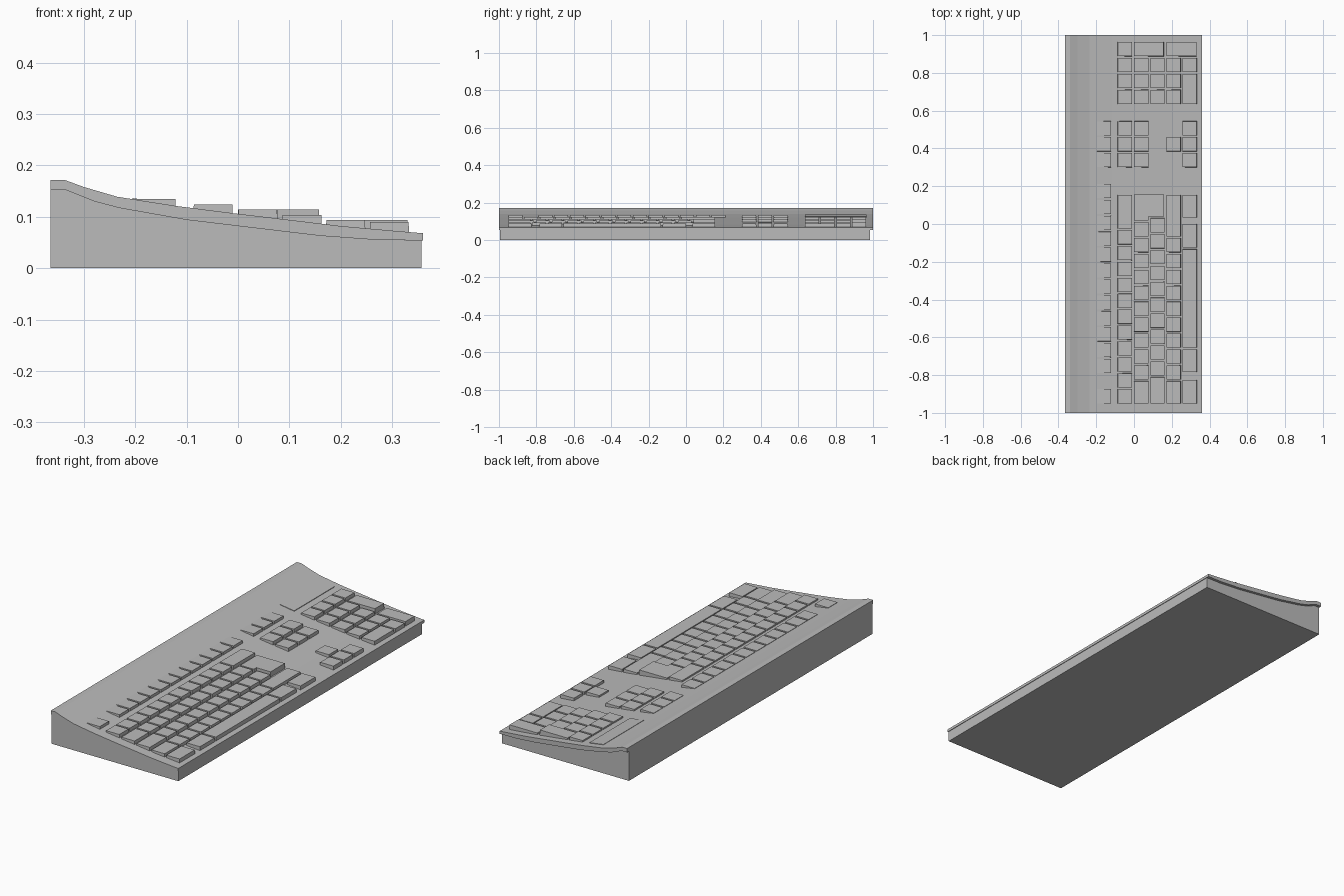
import bpy, bmesh, math

if "Cube" in bpy.data.objects:
    bpy.data.objects.remove(bpy.data.objects["Cube"])

grey = bpy.data.materials.new("plain_grey")
grey.diffuse_color = (0.5, 0.5, 0.5, 1)
grey.use_nodes = True
grey.node_tree.nodes["Principled BSDF"].inputs["Base Color"].default_value = grey.diffuse_color


def finish(name, bm):
    bmesh.ops.recalc_face_normals(bm, faces=bm.faces)
    mesh = bpy.data.meshes.new(name)
    bm.to_mesh(mesh)
    bm.free()
    mesh.materials.append(grey)
    obj = bpy.data.objects.new(name, mesh)
    bpy.context.collection.objects.link(obj)
    return obj


def prism(bm, outline, axis, lo, hi):
    """Extrude a flat outline along y (x-z outline) or z (x-y outline)."""
    place = (lambda p, h: (p[0], h, p[1])) if axis == 'y' else (lambda p, h: (p[0], p[1], h))
    a = [bm.verts.new(place(p, lo)) for p in outline]
    b = [bm.verts.new(place(p, hi)) for p in outline]
    n = len(a)
    bm.faces.new(a)
    bm.faces.new(b[::-1])
    for i in range(n):
        j = (i + 1) % n
        bm.faces.new((a[i], a[j], b[j], b[i]))


# Curved deck and the seam line below it, as x-z points from rear to front
DECK = [(-0.365, 0.172), (-0.338, 0.172), (-0.30, 0.158), (-0.235, 0.139),
        (-0.12, 0.121), (-0.01, 0.107), (0.10, 0.094), (0.20, 0.082),
        (0.30, 0.073), (0.36, 0.068)]
SEAM = [(-0.365, 0.152), (-0.335, 0.152), (-0.28, 0.130), (-0.23, 0.117),
        (-0.10, 0.094), (0.0, 0.082), (0.16, 0.063), (0.27, 0.055), (0.36, 0.054)]


def deck_z(x):
    for (x0, z0), (x1, z1) in zip(DECK, DECK[1:]):
        if x0 <= x <= x1:
            return z0 + (z1 - z0) * (x - x0) / (x1 - x0)
    return DECK[-1][1]


# Wedge base, slightly inset at the ends
bm = bmesh.new()
prism(bm, [(-0.365, 0), (0.357, 0), (0.357, 0.054)] + SEAM[-2::-1], 'y', -0.995, 0.985)
finish("base", bm)

# Top shell
bm = bmesh.new()
prism(bm, DECK + SEAM[::-1], 'y', -1, 1)
finish("top_shell", bm)

# Keys: rows as (rear x, top z), columns along y
PITCH, GAP, DEPTH = 0.0842, 0.008, 0.077
ROWS = {'function': (-0.198, 0.135), 'number': (-0.087, 0.124), 'upper': (0.0, 0.114),
        'home': (0.086, 0.104), 'shift': (0.171, 0.094), 'bottom': (0.256, 0.090)}
START, END = -0.95, 0.155
NAV, PAD = 0.30, 0.635


def key(bm, row, y0, y1, depth=DEPTH):
    x, top = ROWS[row]
    x1, e = x + depth, 0.001
    low = deck_z(x1) - 0.006
    a = [(x, y0), (x1, y0), (x1, y1), (x, y1)]
    b = [(x + e, y0 + e), (x1 - e, y0 + e), (x1 - e, y1 - e), (x + e, y1 - e)]
    va = [bm.verts.new((*p, low)) for p in a]
    vb = [bm.verts.new((*p, top)) for p in b]
    bm.faces.new(va)
    bm.faces.new(vb)
    for i in range(4):
        j = (i + 1) % 4
        bm.faces.new((va[i], va[j], vb[j], vb[i]))


def run(bm, row, y, count):
    for i in range(count):
        key(bm, row, y + i * PITCH, y + (i + 1) * PITCH - GAP)
    return y + count * PITCH


# Function keys with the separate corner key
bm = bmesh.new()
run(bm, 'function', START, 1)
run(bm, 'function', -0.79, 12)
run(bm, 'function', NAV, 3)
finish("function_keys", bm)

# Main block: wide left key, single keys, wide right key
bm = bmesh.new()
y = run(bm, 'number', START, 11)
key(bm, 'number', y, END)
enter_y = []
for row, wide, count in (('upper', 1.5, 10), ('home', 1.75, 10), ('shift', 1.5, 9)):
    y = START + wide * PITCH
    key(bm, row, START, y - GAP)
    enter_y.append(run(bm, row, y, count))
key(bm, 'shift', enter_y[2], END)
for y0, y1 in ((START, -0.825), (-0.785, -0.663), (-0.655, -0.133), (-0.125, 0.0), (0.033, END)):
    key(bm, 'bottom', y0, y1)
finish("main_keys", bm)

# Stepped enter key
bm = bmesh.new()
prism(bm, [(0, enter_y[0]), (0.077, enter_y[0]), (0.077, enter_y[1]),
           (0.158, enter_y[1]), (0.158, END), (0, END)], 'z', 0.08, 0.114)
finish("enter_key", bm)

# Navigation block and arrow keys
bm = bmesh.new()
for row in ('number', 'upper', 'bottom'):
    run(bm, row, NAV, 3)
run(bm, 'shift', NAV + PITCH, 1)
finish("navigation_keys", bm)

# Number pad with two tall keys in its last column
bm = bmesh.new()
run(bm, 'number', PAD, 4)
for row in ('upper', 'home', 'shift'):
    run(bm, row, PAD, 3)
last = PAD + 3 * PITCH
key(bm, 'bottom', PAD, PAD + 2 * PITCH - GAP)
run(bm, 'bottom', PAD + 2 * PITCH, 1)
key(bm, 'upper', last, last + PITCH - GAP, 0.158)
key(bm, 'shift', last, last + PITCH - GAP, 0.160)
finish("number_pad_keys", bm)

# Thin indicator plate above the number pad
bm = bmesh.new()
xa, xb = -0.205, -0.125
za, zb = deck_z(xa), deck_z(xb)
prism(bm, [(xa, za - 0.003), (xb, zb - 0.003), (xb, zb + 0.003), (xa, za + 0.002)],
      'y', PAD, PAD + 4 * PITCH - GAP)
finish("indicator_plate", bm)
